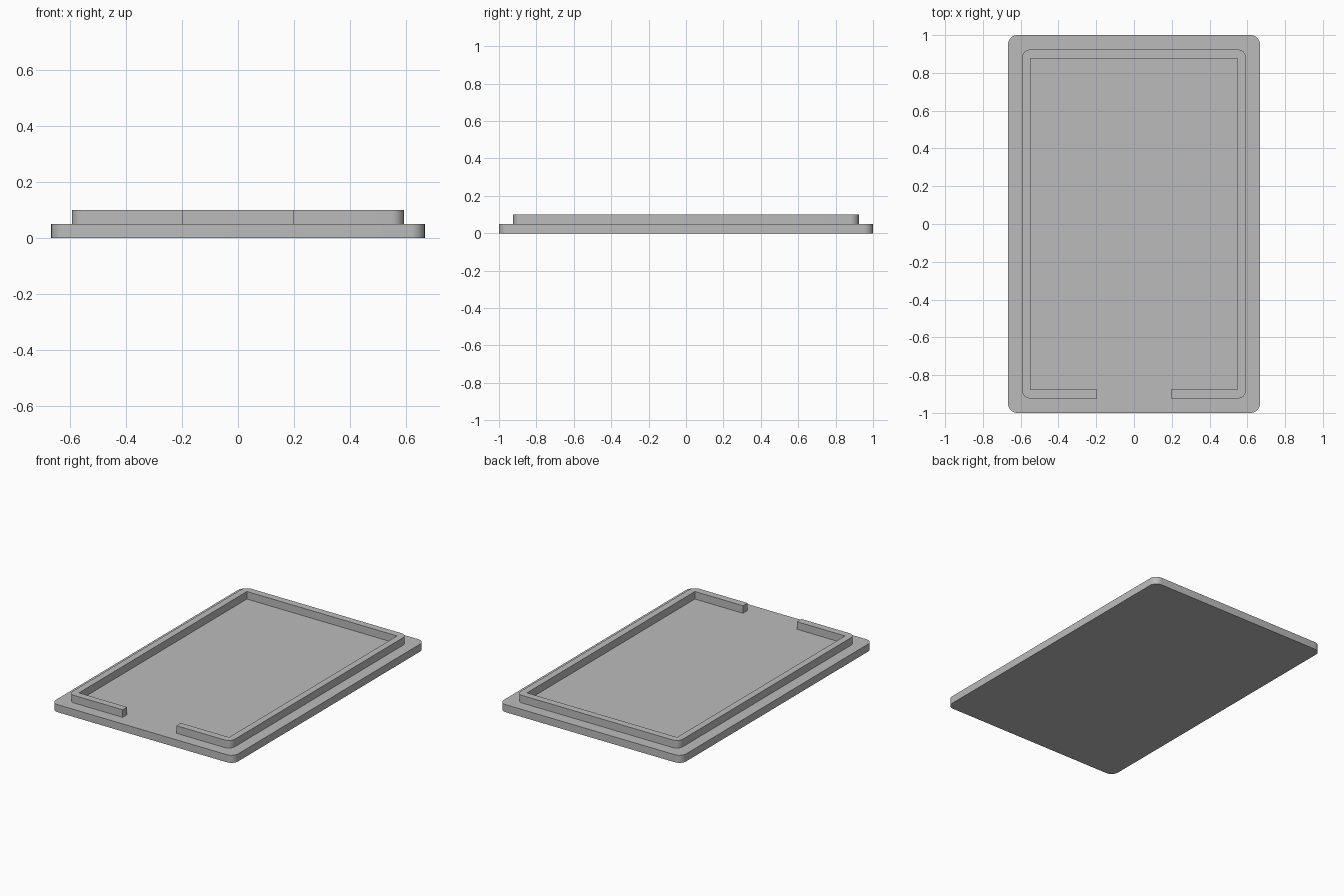
import bpy, bmesh, math

old = bpy.data.objects.get("Cube")
if old:
    bpy.data.objects.remove(old, do_unlink=True)

grey = bpy.data.materials.new("plain grey")
grey.use_nodes = True
colour = (0.5, 0.5, 0.5, 1)
grey.diffuse_color = colour
grey.node_tree.nodes["Principled BSDF"].inputs["Base Color"].default_value = colour


def rounded_half(hx, hy, radius, steps=8):
    """Right half of a rounded rectangle, from front to back."""
    points = []
    for sign, start in ((-1, -math.pi / 2), (1, 0)):
        for i in range(steps + 1):
            a = start + math.pi / 2 * i / steps
            points.append((hx - radius + radius * math.cos(a),
                           sign * (hy - radius) + radius * math.sin(a)))
    return points


def mirrored(points):
    return [(-x, y) for x, y in reversed(points)]


def extrude_outline(name, outline, bottom, top):
    bm = bmesh.new()
    face = bm.faces.new([bm.verts.new((x, y, bottom)) for x, y in outline])
    result = bmesh.ops.extrude_face_region(bm, geom=[face], use_keep_orig=True)
    verts = [v for v in result["geom"] if isinstance(v, bmesh.types.BMVert)]
    bmesh.ops.translate(bm, verts=verts, vec=(0, 0, top - bottom))
    bmesh.ops.recalc_face_normals(bm, faces=bm.faces)
    mesh = bpy.data.meshes.new(name)
    bm.to_mesh(mesh)
    bm.free()
    mesh.materials.append(grey)
    obj = bpy.data.objects.new(name, mesh)
    bpy.context.collection.objects.link(obj)
    bpy.ops.object.select_all(action="DESELECT")
    obj.select_set(True)
    bpy.context.view_layer.objects.active = obj
    bpy.ops.object.shade_smooth_by_angle(angle=math.radians(30))
    return obj


# Flat base plate with rounded corners
plate = rounded_half(0.667, 1.0, 0.05)
extrude_outline("base_plate", plate + mirrored(plate), 0, 0.05)

# Raised rim, square inside, with a gap in the middle of the front
gap, outer_y = 0.197, 0.924
inner_x, inner_y = 0.549, 0.877
outer = [(gap, -outer_y)] + rounded_half(0.593, outer_y, 0.045)
inner = [(inner_x, inner_y), (inner_x, -inner_y), (gap, -inner_y)]
extrude_outline("raised_rim", outer + mirrored(outer) + mirrored(inner) + inner, 0.05, 0.1)
